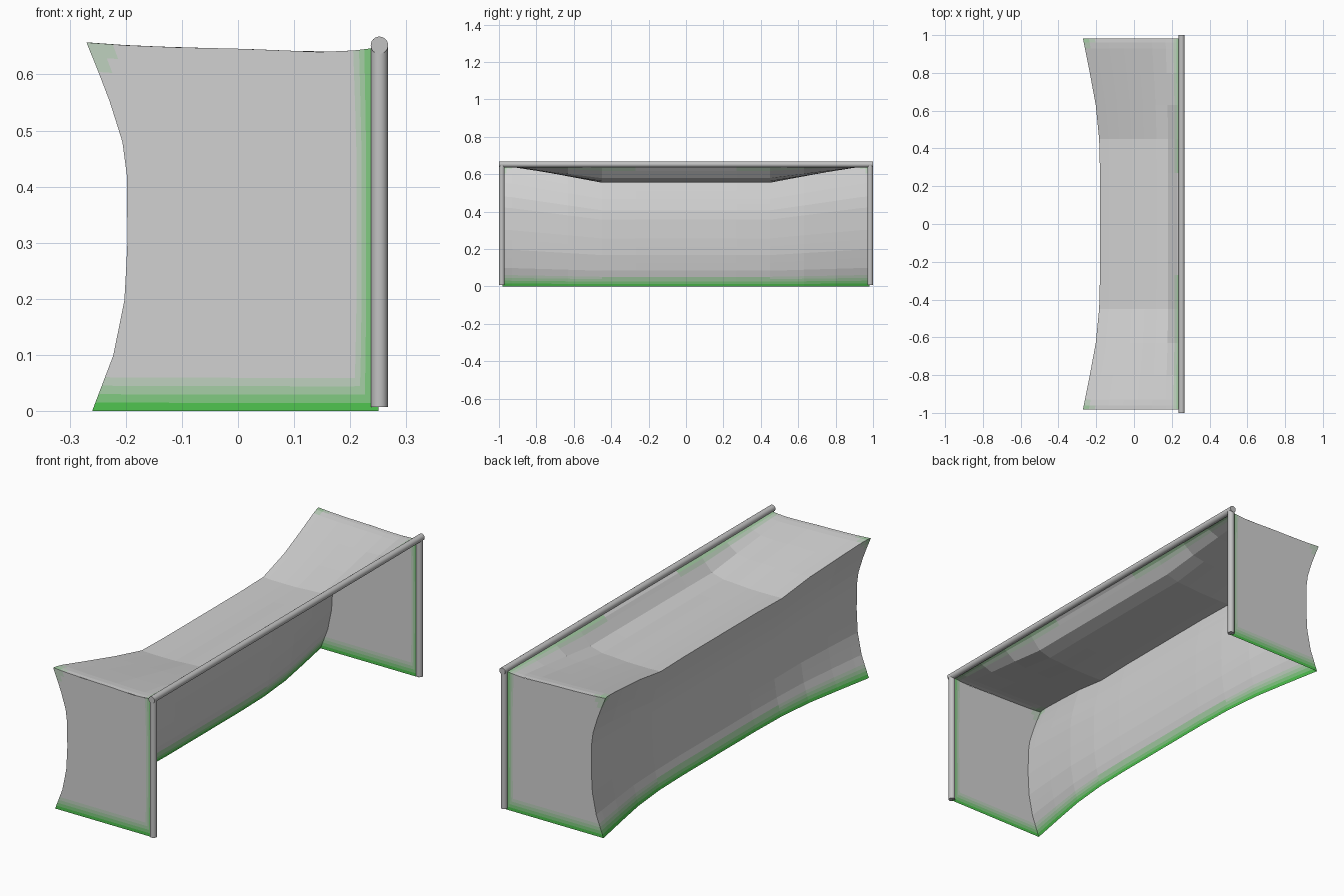
import bpy, math

if "Cube" in bpy.data.objects:
    bpy.data.objects.remove(bpy.data.objects["Cube"])


def material(name, rgb):
    m = bpy.data.materials.new(name)
    m.diffuse_color = (*rgb, 1)
    m.use_nodes = True
    m.node_tree.nodes["Principled BSDF"].inputs["Base Color"].default_value = m.diffuse_color
    return m


metal = material("post grey", (0.54, 0.54, 0.54))
# net colours, from strongest green at the hems to plain grey
net_mats = [material("hem green", (0.08, 0.56, 0.08)),
            material("mid green", (0.22, 0.60, 0.22)),
            material("light green", (0.38, 0.62, 0.38)),
            material("pale green", (0.52, 0.64, 0.52)),
            material("net grey", (0.64, 0.64, 0.64))]

FRONT, Y_SIDE, TOP = 0.25, 0.982, 0.657


def lerp(points, t):
    """Piecewise linear curve through (t, value) points."""
    for (a, p), (b, q) in zip(points, points[1:]):
        if t <= b:
            return p + (q - p) * (max(t, a) - a) / (b - a)
    return points[-1][1]


BACK_EDGE = [(0, -.26), (.1, -.222), (.2, -.202), (.3, -.197), (.42, -.198),
             (.48, -.206), (.55, -.228), (.6, -.247), (.657, -.27)]
TOP_EDGE = [(-.27, .657), (-.2, .652), (-.1, .648), (0, .646), (.15, .640),
            (.2, .642), (.25, .648)]
PULL = [(0, 1), (.27, 1), (.45, .95), (.63, .75), (.8, .4), (.982, 0)]
SAG = [(0, 1), (.45, 1), (.95, 0), (1, 0)]
# how far the roof hangs, from the crossbar (0) to the back edge (1)
HANG = [(0, 0), (.05, .012), (.16, .062), (.3, .08), (.6, .092), (1, .1)]


def back_x(y, v):
    e = lerp(PULL, abs(y))
    bow = lerp(BACK_EDGE, v * TOP) + .265
    return -.265 + bow * (1 - .4 * e) + .088 * e


def roof(y, u):
    x = FRONT + (back_x(y, 1) - FRONT) * u
    flat_x = FRONT + (-.27 - FRONT) * u
    return x, y, lerp(TOP_EDGE, flat_x) - lerp(HANG, u) * lerp(SAG, abs(y))


def band(value, limits, first):
    for i, lim in enumerate(limits):
        if value < lim:
            return first + i
    return 4


def shade(c, panel):
    """Green level from the distance to the hems and corners."""
    x, y, z = c
    level = 4
    if panel != "roof":
        level = min(level, band(z, (.016, .031, .046, .061), 0))
    if panel == "side":
        level = min(level, band(FRONT - x, (.024, .033, .044), 1))
    if panel == "roof" and abs(y) > .3:
        level = min(level, band(FRONT - x, (.024, .04), 2))
    corner = math.dist((x, abs(y), z), (-.27, Y_SIDE, TOP))
    return min(level, band(corner, (.022, .055), 2))


def sheet(name, us, vs, point, panel):
    verts = [point(u, v) for v in vs for u in us]
    n = len(us)
    faces = [(j * n + i, j * n + i + 1, (j + 1) * n + i + 1, (j + 1) * n + i)
             for j in range(len(vs) - 1) for i in range(n - 1)]
    me = bpy.data.meshes.new(name)
    me.from_pydata(verts, [], faces)
    for m in net_mats:
        me.materials.append(m)
    for p in me.polygons:
        p.material_index = shade(p.center, panel)
    ob = bpy.data.objects.new(name, me)
    bpy.context.collection.objects.link(ob)


def tube(name, loc, length, radius, rot=(0, 0, 0)):
    bpy.ops.mesh.primitive_cylinder_add(vertices=24, radius=radius, depth=length,
                                        location=loc, rotation=rot)
    ob = bpy.context.object
    ob.name = name
    ob.data.materials.append(metal)
    bpy.ops.object.shade_smooth_by_angle(angle=math.radians(40))


# frame
tube("crossbar", (.252, 0, .652), 2, .0155, (math.pi / 2, 0, 0))
for side, s in (("left", -1), ("right", 1)):
    tube(side + "_post", (.252, s * .985, .3285), .643, .015)

# net panels
rows = [0, .023, .046, .069, .092, .15, .23, .3, .38, .46, .56, .64, .73,
        .79, .84, .88, .92, .96, 1]
cols = [0, .048, .066, .086, .2, .3, .4, .5, .6, .7, .8, .86, .91, .95, 1]
half = [.09, .27, .45, .63, .8, .93, .96, Y_SIDE]
ys = [-y for y in reversed(half)] + half


def side_point(s):
    def point(u, v):
        x_top = FRONT + (-.27 - FRONT) * u
        x = FRONT + (lerp(BACK_EDGE, v * TOP) - FRONT) * u
        return x, s * Y_SIDE, v * lerp(TOP_EDGE, x_top)
    return point


sheet("left_side_net", cols, rows, side_point(-1), "side")
sheet("right_side_net", cols[::-1], rows, side_point(1), "side")
sheet("back_net", ys[::-1], rows,
      lambda y, v: (back_x(y, v), y, v * roof(y, 1)[2]), "back")
roof_cols = [0, .03, .05, .08, .16, .3, .45, .6, .75, .88, .94, 1]
sheet("roof_net", ys, roof_cols, lambda y, u: roof(y, u), "roof")
